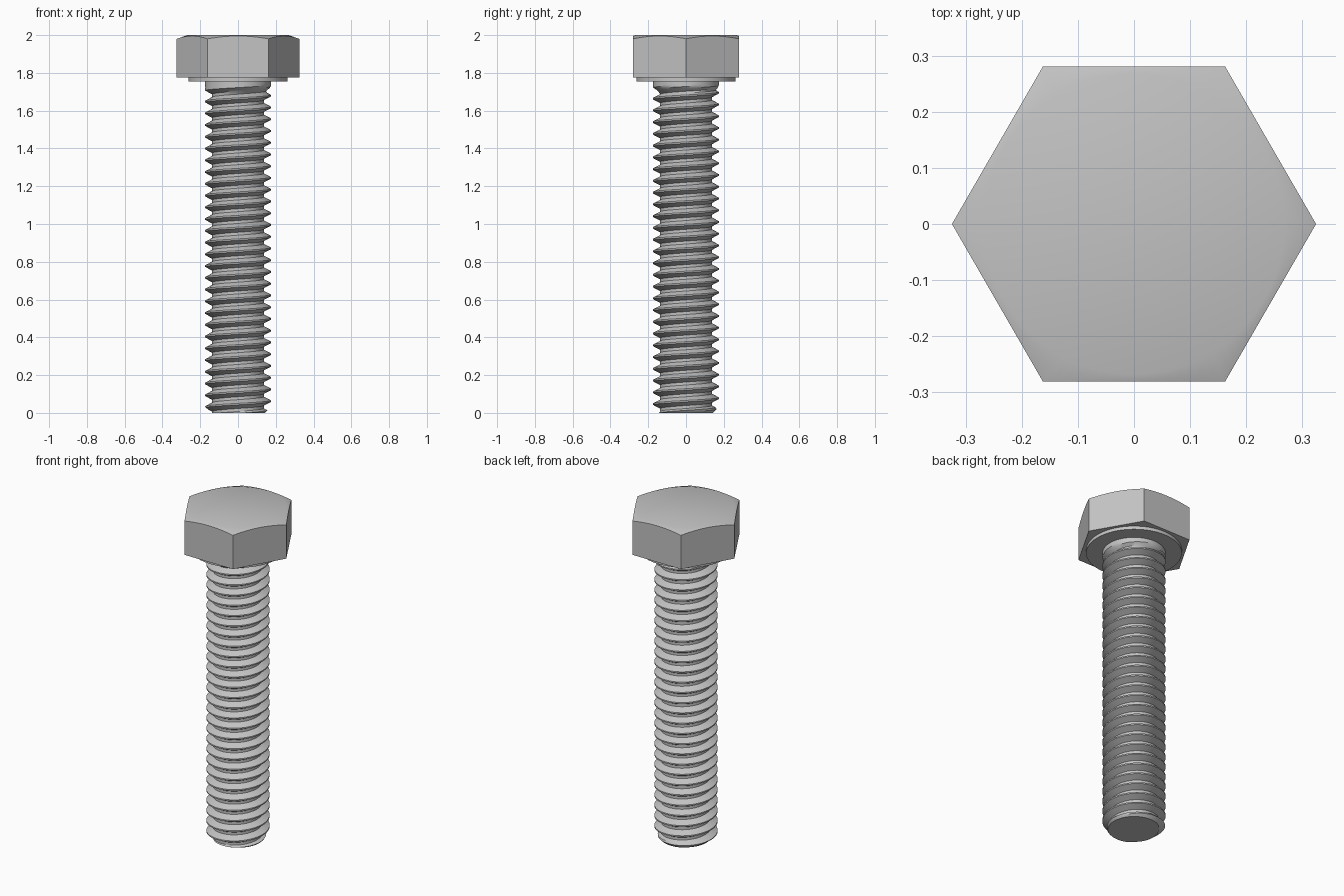
import bpy, bmesh, math

if "Cube" in bpy.data.objects:
    bpy.data.objects.remove(bpy.data.objects["Cube"])

TAU = math.tau
TOP = 2.0            # top of the head
HEAD_Z = 1.775       # underside of the hexagon
WASHER_Z = 1.755     # underside of the bearing face
FLAT = 0.281         # half width across flats
R, ROOT, PITCH = 0.174, 0.137, 0.0622

steel = bpy.data.materials.new("steel grey")
steel.use_nodes = True
steel.diffuse_color = (0.55, 0.55, 0.55, 1)
steel.node_tree.nodes["Principled BSDF"].inputs["Base Color"].default_value = steel.diffuse_color


def finish(bm, name):
    """Weld, cap open ends, and turn the bmesh into a shaded object."""
    bmesh.ops.remove_doubles(bm, verts=bm.verts, dist=1e-5)
    bmesh.ops.holes_fill(bm, edges=[e for e in bm.edges if e.is_boundary], sides=0)
    bmesh.ops.recalc_face_normals(bm, faces=bm.faces)
    mesh = bpy.data.meshes.new(name)
    bm.to_mesh(mesh)
    bm.free()
    mesh.materials.append(steel)
    obj = bpy.data.objects.new(name, mesh)
    bpy.context.collection.objects.link(obj)
    bpy.ops.object.select_all(action='DESELECT')
    obj.select_set(True)
    bpy.context.view_layer.objects.active = obj
    bpy.ops.object.shade_smooth_by_angle(angle=math.radians(30))
    return obj


def swept_grid(name, rows, columns, point):
    """Skin a grid whose row/angle positions come from point(row, angle) -> radius, z."""
    bm = bmesh.new()
    grid = []
    for row in rows:
        ring = []
        for i in range(columns + 1):
            a = TAU * i / columns
            r, z = point(row, a)
            ring.append(bm.verts.new((r * math.cos(a), r * math.sin(a), z)))
        grid.append(ring)
    for low, high in zip(grid, grid[1:]):
        for i in range(columns):
            bm.faces.new((low[i], low[i + 1], high[i + 1], high[i]))
    return finish(bm, name)


# Hexagonal head with a shallow conical chamfer on top
def head_point(row, a):
    sector = (a % (TAU / 6)) - TAU / 12
    hex_r = FLAT / math.cos(sector)
    chamfer_r = 0.268
    if row == "bottom":
        return hex_r, HEAD_Z
    if row == "rim":
        return hex_r, TOP - (hex_r - chamfer_r) * 0.35
    return chamfer_r, TOP


swept_grid("hex_head", ("bottom", "rim", "top"), 96, head_point)

# Round bearing face under the head
swept_grid("washer_face", (WASHER_Z, HEAD_Z + 0.005), 96, lambda z, a: (0.263, z))


# Threaded shank: grid rows follow the right-handed helix
def thread_radius(z, a):
    turn = (z / PITCH - a / TAU) % 1
    away = min(turn, 1 - turn)                      # distance from crest, in pitches
    slope = (away - 1 / 16) / (3 / 8 - 1 / 16)
    r = R - (R - ROOT) * min(max(slope, 0), 1)
    r = max(r, R - max(0, 1.725 - z) * 1.2)         # run-out below the head
    return min(r, 0.143 + z)                        # chamfered tip


def shank_point(row, a):
    z = min(max(PITCH * (row + a / TAU), 0), WASHER_Z + 0.005)
    return thread_radius(z, a), z


profile = (-1 / 16, 1 / 16, 7 / 32, 3 / 8, 5 / 8, 25 / 32)
turns = int(WASHER_Z / PITCH) + 3
rows = [k + t for k in range(-2, turns) for t in profile]
swept_grid("threaded_shank", rows, 64, shank_point)
